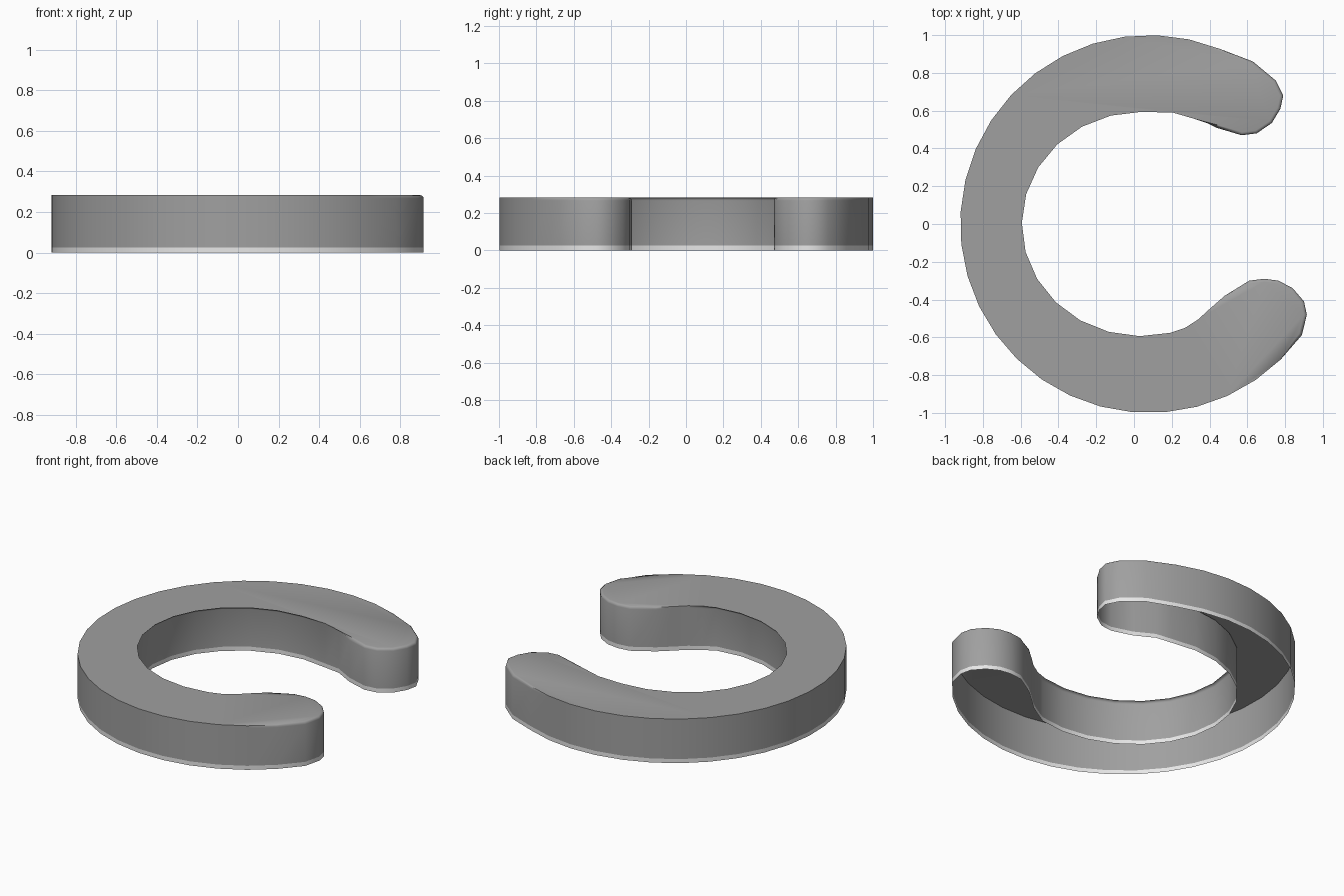
import bpy, bmesh
from math import sin, cos, radians

HEIGHT, BAND, ROUND = 0.283, 0.026, 0.016

cube = bpy.data.objects.get("Cube")
if cube:
    bpy.data.objects.remove(cube, do_unlink=True)


def material(name, value):
    mat = bpy.data.materials.new(name)
    mat.use_nodes = True
    color = (value, value, value, 1)
    mat.diffuse_color = color
    mat.node_tree.nodes["Principled BSDF"].inputs["Base Color"].default_value = color
    return mat


def arc(cx, rx, ry, start, end, steps):
    angles = [radians(start + (end - start) * i / steps) for i in range(steps + 1)]
    return [(cx + rx * cos(a), ry * sin(a)) for a in angles]


# Outline: outer arc, front tip, inner arc, back tip
front_tip = [(.915, -.48), (.9, -.41), (.84, -.34), (.765, -.3), (.69, -.29), (.61, -.3),
             (.48, -.38), (.4, -.45), (.34, -.505), (.27, -.55)]
back_tip = [(.315, .575), (.435, .51), (.57, .47), (.65, .48), (.73, .535),
            (.775, .61), (.79, .68), (.75, .76), (.63, .86)]
outer = arc(.08, 1, 1, 68, 324, 26)
inner = arc(.04, .65, .61, 284, 75, 14)
outline = outer + front_tip + inner + back_tip

# Open-bottomed shell with a pale band around the lower rim
bm = bmesh.new()
rings = [[bm.verts.new((x, y, z)) for x, y in outline] for z in (0, BAND, HEIGHT)]
count = len(outline)
for level, (low, high) in enumerate(zip(rings, rings[1:])):
    for i in range(count):
        j = (i + 1) % count
        face = bm.faces.new((low[i], low[j], high[j], high[i]))
        face.material_index = 1 - level
top = bm.faces.new(rings[-1])

# Rounded upper rim
bmesh.ops.bevel(bm, geom=list(top.edges), offset=ROUND, offset_type='OFFSET',
                segments=3, profile=0.5, affect='EDGES', material=0)

mesh = bpy.data.meshes.new("curved_shell")
bm.to_mesh(mesh)
bm.free()
mesh.materials.append(material("mid grey", 0.35))
mesh.materials.append(material("pale grey", 0.8))
shell = bpy.data.objects.new("curved_shell", mesh)
bpy.context.collection.objects.link(shell)

bpy.context.view_layer.objects.active = shell
shell.select_set(True)
bpy.ops.object.shade_smooth_by_angle(angle=radians(60))
